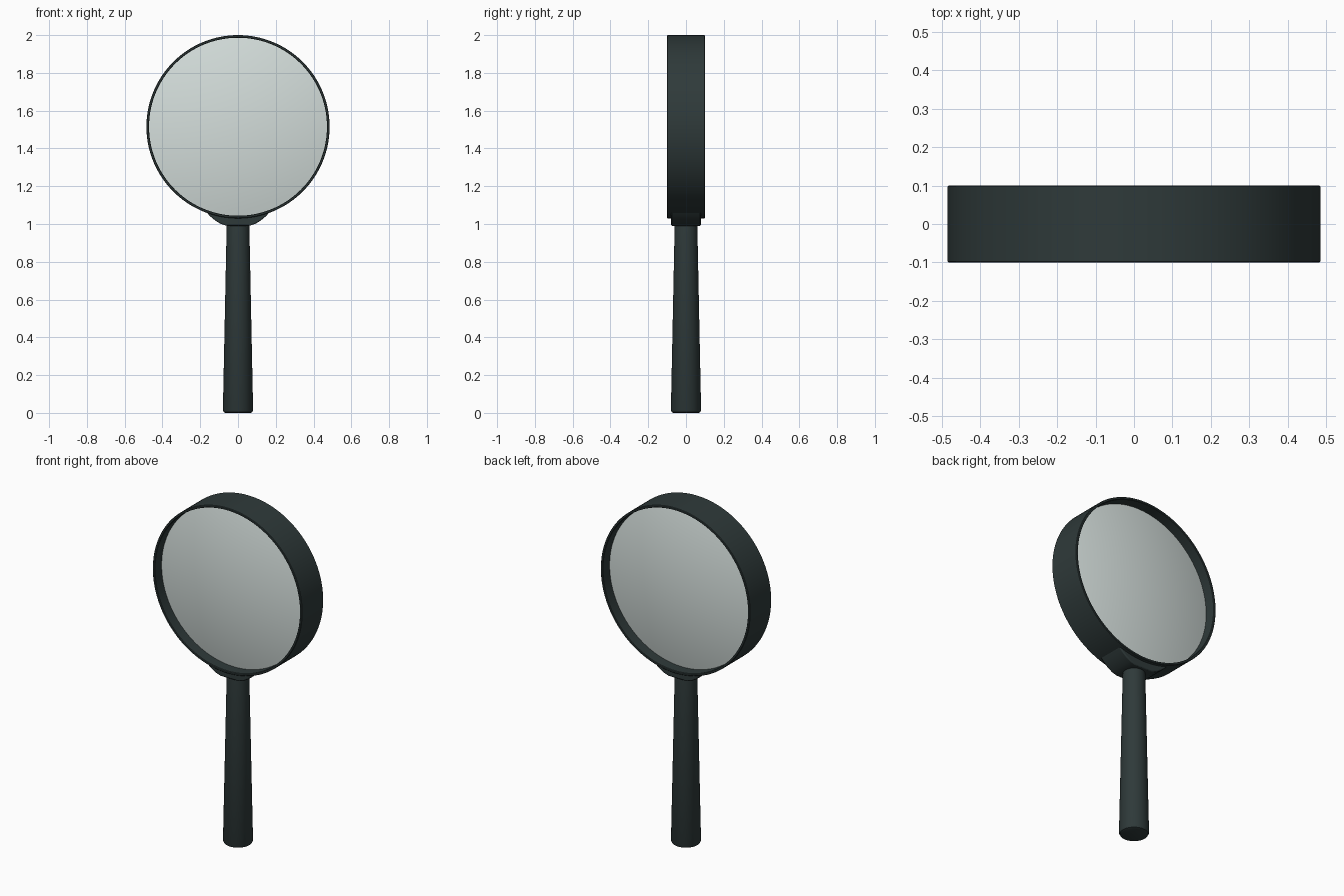
import bpy, bmesh, math
from mathutils import Matrix

if "Cube" in bpy.data.objects:
    bpy.data.objects.remove(bpy.data.objects["Cube"])

CZ, R_OUT, R_IN = 1.515, 0.485, 0.471


def material(name, rgba):
    m = bpy.data.materials.new(name)
    m.diffuse_color = rgba
    m.use_nodes = True
    m.node_tree.nodes["Principled BSDF"].inputs["Base Color"].default_value = m.diffuse_color
    return m


dark = material("dark_grey_plastic", (0.028, 0.042, 0.042, 1.0))
glass = material("pale_glass", (0.66, 0.73, 0.71, 0.8))


def finish(bm, name, mat, angle=35):
    bmesh.ops.remove_doubles(bm, verts=bm.verts, dist=1e-5)
    bmesh.ops.recalc_face_normals(bm, faces=bm.faces)
    me = bpy.data.meshes.new(name)
    bm.to_mesh(me)
    bm.free()
    ob = bpy.data.objects.new(name, me)
    bpy.context.collection.objects.link(ob)
    me.materials.append(mat)
    bpy.ops.object.select_all(action='DESELECT')
    ob.select_set(True)
    bpy.context.view_layer.objects.active = ob
    bpy.ops.object.shade_smooth_by_angle(angle=math.radians(angle))
    return ob


def lathe(name, profile, mat, steps, closed=False, facing_y=False):
    """Revolve (radius, height) points about z, optionally turned to the y axis."""
    bm = bmesh.new()
    vs = [bm.verts.new((r, 0, h)) for r, h in profile]
    n = len(vs)
    edges = [bm.edges.new((vs[i], vs[(i + 1) % n])) for i in range(n if closed else n - 1)]
    bmesh.ops.spin(bm, geom=vs + edges, cent=(0, 0, 0), axis=(0, 0, 1),
                   angle=2 * math.pi, steps=steps, use_merge=False)
    if facing_y:
        bm.transform(Matrix.Translation((0, 0, CZ)) @ Matrix.Rotation(math.pi / 2, 4, 'X'))
    return finish(bm, name, mat)


# Thin hoop with slightly softened rims
b = 0.003
lathe("rim", [(R_IN, -0.1 + b), (R_IN + b, -0.1), (R_OUT - b, -0.1), (R_OUT, -0.1 + b),
              (R_OUT, 0.1 - b), (R_OUT - b, 0.1), (R_IN + b, 0.1), (R_IN, 0.1 - b)],
      dark, 128, closed=True, facing_y=True)

# Biconvex lens held inside the hoop
edge, bulge, N = 0.035, 0.055, 14
half = [((R_IN + 0.003) * i / N, edge + bulge * (1 - (i / N) ** 2)) for i in range(N + 1)]
lathe("lens", half + [(r, -h) for r, h in reversed(half)], glass, 128, facing_y=True)

# Tapered handle with a softened butt
lathe("handle", [(0, 0), (0.066, 0), (0.075, 0.004), (0.08, 0.014),
                 (0.06, 0.99), (0.058, 1.02), (0, 1.02)], dark, 64)

# Bowl-shaped collar joining handle and hoop
bm = bmesh.new()
side = [(0.06, 0.99), (0.09, 1.0), (0.12, 1.018), (0.148, 1.041), (0.172, 1.068)]
mid = R_OUT - 0.006
top = [(x, CZ - math.sqrt(mid ** 2 - x * x)) for x in (0.14, 0.1, 0.05, 0, -0.05, -0.1, -0.14)]
outline = side + top + [(-x, z) for x, z in reversed(side)]
face = bm.faces.new([bm.verts.new((x, -0.079, z)) for x, z in outline])
ext = bmesh.ops.extrude_face_region(bm, geom=[face])
bmesh.ops.translate(bm, vec=(0, 0.158, 0),
                    verts=[g for g in ext["geom"] if isinstance(g, bmesh.types.BMVert)])
if not any(f.normal.y < -0.9 and f.calc_center_median().y < -0.07 for f in bm.faces):
    bm.normal_update()
collar = finish(bm, "collar", dark)
bev = collar.modifiers.new("soft_edges", 'BEVEL')
bev.width, bev.segments, bev.limit_method = 0.006, 2, 'ANGLE'
bev.angle_limit = math.radians(50)
